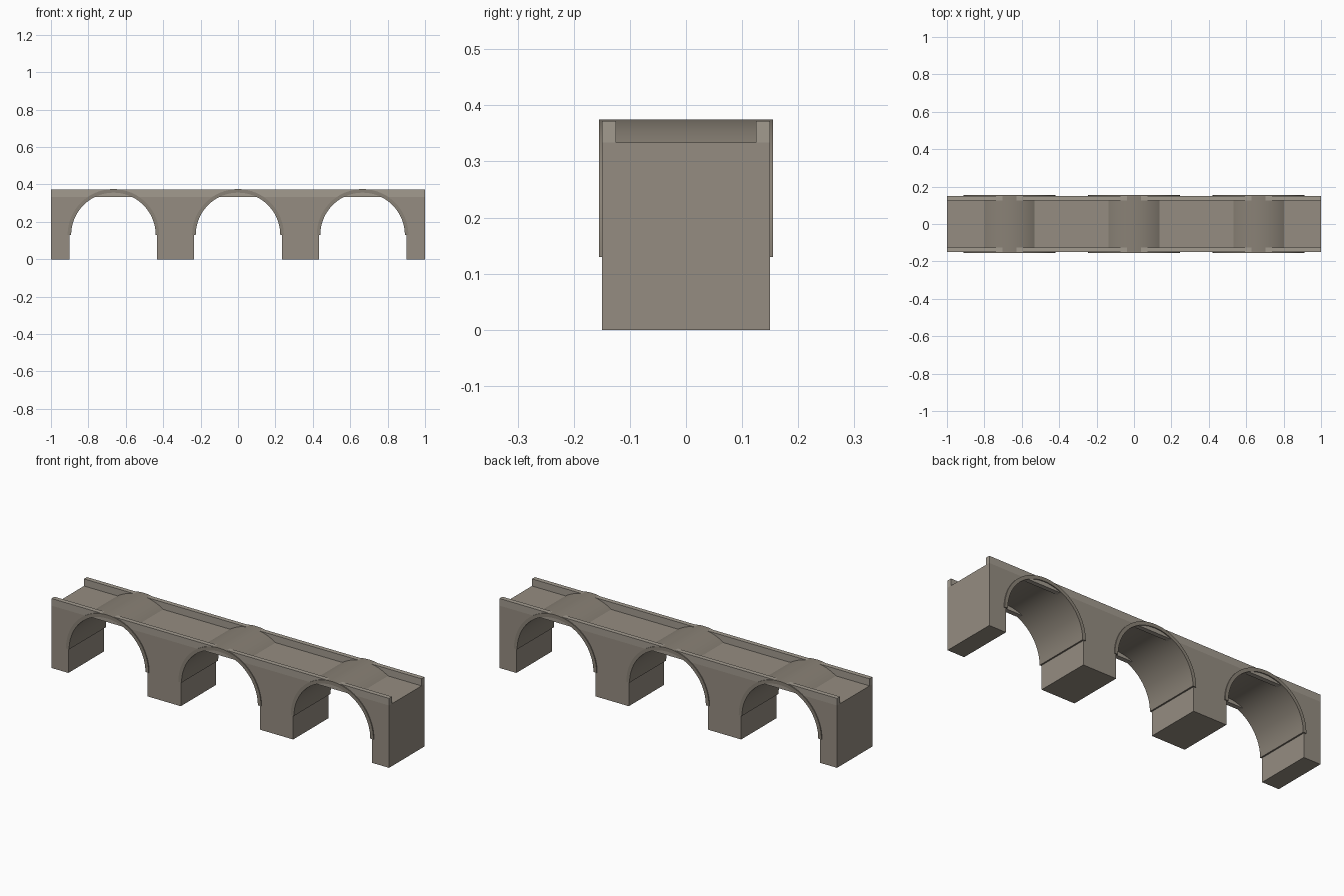
import bpy, bmesh
from math import sin, cos, pi, asin

if "Cube" in bpy.data.objects:
    bpy.data.objects.remove(bpy.data.objects["Cube"])

SPRING, DECK, TOP = 0.13, 0.334, 0.372      # springing, deck and parapet heights
R_OPEN, R_IN, R_OUT = 0.234, 0.226, 0.245   # opening and arch ring radii
CENTRES = (-0.666, 0.0, 0.666)


def material(name, colour):
    m = bpy.data.materials.new(name)
    m.diffuse_color = (*colour, 1)
    m.use_nodes = True
    m.node_tree.nodes["Principled BSDF"].inputs["Base Color"].default_value = m.diffuse_color
    return m


stone = material("stone", (0.30, 0.265, 0.22))
pale = material("pale_stone", (0.36, 0.325, 0.275))
dark = material("dark_stone", (0.25, 0.22, 0.18))


def extrude(name, profile, y0, y1, mat):
    """Extrude an (x, z) outline from y0 to y1."""
    bm = bmesh.new()
    face = bm.faces.new([bm.verts.new((x, y0, z)) for x, z in profile])
    new = bmesh.ops.extrude_face_region(bm, geom=[face])["geom"]
    verts = [v for v in new if isinstance(v, bmesh.types.BMVert)]
    bmesh.ops.translate(bm, verts=verts, vec=(0, y1 - y0, 0))
    bmesh.ops.recalc_face_normals(bm, faces=bm.faces)
    me = bpy.data.meshes.new(name)
    bm.to_mesh(me)
    bm.free()
    ob = bpy.data.objects.new(name, me)
    bpy.context.collection.objects.link(ob)
    me.materials.append(mat)
    bpy.context.view_layer.objects.active = ob
    ob.select_set(True)
    bpy.ops.object.shade_smooth_by_angle(angle=0.5)
    ob.select_set(False)
    return ob


def arc(cx, r, a0, a1, n):
    return [(cx + r * cos(a0 + (a1 - a0) * i / n),
             SPRING + r * sin(a0 + (a1 - a0) * i / n)) for i in range(n + 1)]


# Piers with spandrels, each between two neighbouring openings
top_angle = asin((DECK - SPRING) / R_OPEN)
for i in range(4):
    if i == 0:
        left = [(-1, DECK), (-1, 0)]
    else:
        c = CENTRES[i - 1]
        left = arc(c, R_OPEN, top_angle, 0, 16) + [(c + R_OPEN, 0)]
    if i == 3:
        right = [(1, 0), (1, DECK)]
    else:
        c = CENTRES[i]
        right = [(c - R_OPEN, 0)] + arc(c, R_OPEN, pi, pi - top_angle, 16)
    extrude(f"pier_{i + 1}", left + right, -0.15, 0.15, stone)

# Arch rings running the full width as barrel vaults
for i, c in enumerate(CENTRES):
    ring = arc(c, R_OUT, 0, pi, 40) + arc(c, R_IN, pi, 0, 40)
    extrude(f"arch_vault_{i + 1}", ring, -0.155, 0.155, dark)

# Parapets along both edges of the deck
rail = [(-1, DECK), (1, DECK), (1, TOP), (-1, TOP)]
extrude("front_parapet", rail, -0.15, -0.125, pale)
extrude("back_parapet", rail, 0.125, 0.15, pale)
